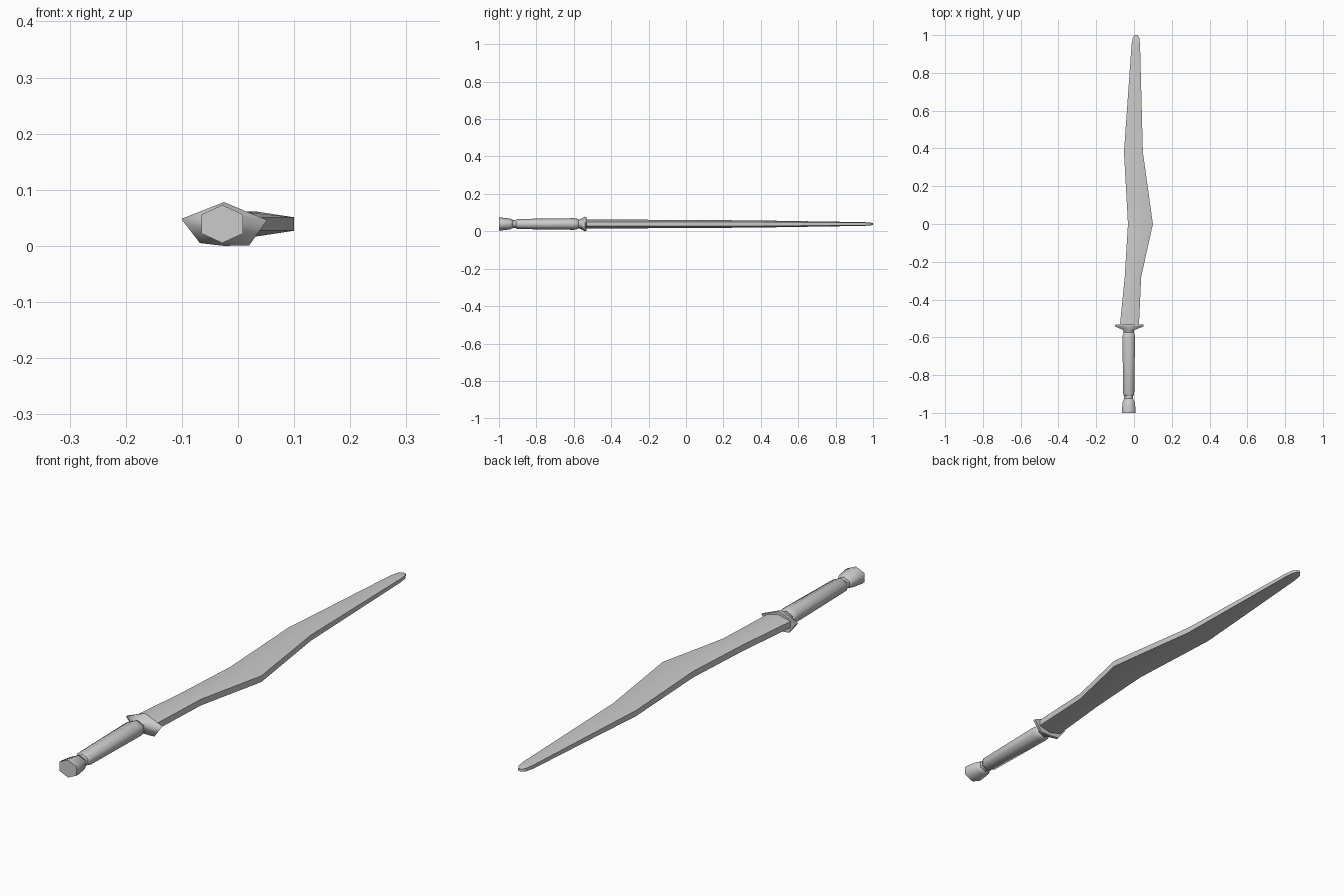
import bpy, bmesh, math

if "Cube" in bpy.data.objects:
    bpy.data.objects.remove(bpy.data.objects["Cube"])

CX, CZ = -0.028, 0.039   # axis of the handle


def hexagon(y, left, right, half, edge, cz=CZ):
    """Six-sided section: ridge above and below, narrow flat on each side."""
    mid = (left + right) / 2
    return [(mid, y, cz + half), (right, y, cz + edge), (right, y, cz - edge),
            (mid, y, cz - half), (left, y, cz - edge), (left, y, cz + edge)]


def round_hex(y, r):
    return hexagon(y, CX - r * 1.08, CX + r * 1.08, r, r * 0.5)


def loft(name, rings, angle=70):
    bm = bmesh.new()
    loops = [[bm.verts.new(p) for p in ring] for ring in rings]
    for a, b in zip(loops, loops[1:]):
        for i in range(6):
            j = (i + 1) % 6
            bm.faces.new((a[i], a[j], b[j], b[i]))
    bm.faces.new(loops[0])
    bm.faces.new(loops[-1])
    bmesh.ops.recalc_face_normals(bm, faces=bm.faces)
    mesh = bpy.data.meshes.new(name)
    bm.to_mesh(mesh)
    bm.free()
    obj = bpy.data.objects.new(name, mesh)
    bpy.context.collection.objects.link(obj)
    bpy.ops.object.select_all(action='DESELECT')
    obj.select_set(True)
    bpy.context.view_layer.objects.active = obj
    bpy.ops.object.shade_smooth_by_angle(angle=math.radians(angle))
    return obj


# Leaf-shaped blade: y, left, right, half thickness, half edge thickness
blade = [(-0.54, -0.075, 0.026, 0.025, 0.012),
         (-0.28, -0.049, 0.038, 0.023, 0.012),
         (0.00, -0.032, 0.100, 0.022, 0.012),
         (0.38, -0.053, 0.047, 0.019, 0.011),
         (0.95, -0.013, 0.032, 0.010, 0.007),
         (0.985, -0.007, 0.028, 0.008, 0.006),
         (1.00, 0.004, 0.018, 0.005, 0.004)]
loft("blade", [hexagon(*s) for s in blade])

# Flared guard with wide upper wings
flare = [(-0.025, 0.078), (0.052, 0.046), (0.020, 0.001),
         (-0.025, 0.0), (-0.068, 0.005), (-0.101, 0.048)]


def wing(y, k):
    return [(CX + (x - CX) * k, y, CZ + (z - CZ) * k) for x, z in flare]


loft("guard", [round_hex(-0.575, 0.024), round_hex(-0.562, 0.027),
               wing(-0.541, 1.0), wing(-0.532, 0.97)])

# Grip with stepped ends
loft("grip", [round_hex(y, r) for y, r in
              [(-0.91, 0.023), (-0.90, 0.027), (-0.60, 0.031),
               (-0.585, 0.029), (-0.573, 0.024)]])

# Narrow collar between grip and pommel
loft("collar", [round_hex(-0.935, 0.022), round_hex(-0.905, 0.022)])

# Pommel widening to a flat end
loft("pommel", [round_hex(y, r) for y, r in
                [(-1.00, 0.034), (-0.985, 0.034), (-0.94, 0.029), (-0.925, 0.022)]])
